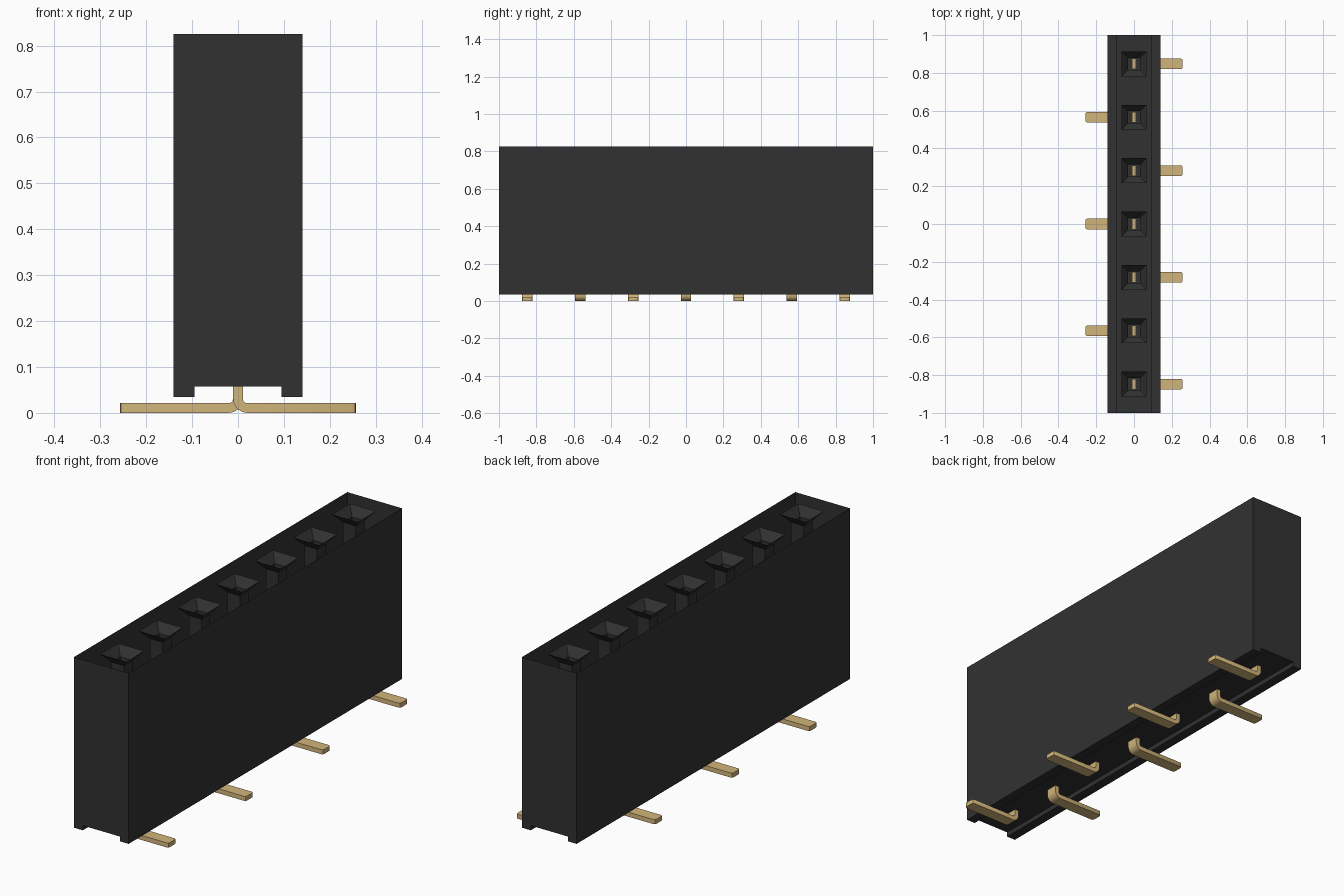
import bpy, bmesh, math

if "Cube" in bpy.data.objects:
    bpy.data.objects.remove(bpy.data.objects["Cube"], do_unlink=True)


def material(name, rgb):
    m = bpy.data.materials.new(name)
    m.use_nodes = True
    m.diffuse_color = (*rgb, 1)
    m.node_tree.nodes["Principled BSDF"].inputs["Base Color"].default_value = (*rgb, 1)
    return m


BLACK = material("black plastic", (0.031, 0.031, 0.031))
GOLD = material("gold metal", (0.64, 0.46, 0.195))


def finish(bm, name, mat):
    mesh = bpy.data.meshes.new(name)
    bm.to_mesh(mesh)
    bm.free()
    mesh.materials.append(mat)
    ob = bpy.data.objects.new(name, mesh)
    bpy.context.collection.objects.link(ob)
    return ob


def prism(bm, profile, y0, y1, open_edge=None):
    """Extrude a clockwise xz profile along y, optionally leaving one side open."""
    front = [bm.verts.new((x, y0, z)) for x, z in profile]
    back = [bm.verts.new((x, y1, z)) for x, z in profile]
    n = len(profile)
    bm.faces.new(front[::-1])
    bm.faces.new(back)
    for i in range(n):
        if i != open_edge:
            j = (i + 1) % n
            bm.faces.new((front[i], front[j], back[j], back[i]))


HALF_W, STEP, TOP, FLOOR, FOOT = 0.14, 0.095, 0.825, 0.057, 0.035
PITCH = 0.2825

# Housing shell: open at the top, channel along the underside
bm = bmesh.new()
prism(bm, [(-HALF_W, TOP), (HALF_W, TOP), (HALF_W, FOOT), (STEP, FOOT),
           (STEP, FLOOR), (-STEP, FLOOR), (-STEP, FOOT), (-HALF_W, FOOT)],
      -1, 1, open_edge=0)
finish(bm, "housing", BLACK)


def socket(y):
    """Square funnel running into a straight square tube."""
    bm = bmesh.new()
    rings = []
    for half, z in ((0.066, TOP), (0.032, TOP - 0.04), (0.032, FLOOR)):
        rings.append([bm.verts.new((sx * half, y + sy * half, z))
                      for sx, sy in ((-1, -1), (1, -1), (1, 1), (-1, 1))])
    for a, b in zip(rings, rings[1:]):
        for i in range(4):
            j = (i + 1) % 4
            bm.faces.new((a[i], a[j], b[j], b[i]))
    finish(bm, "socket", BLACK)


def pin(y, side):
    """Flat contact bent outward into a solder foot."""
    t, r, tip, half = 0.0105, 0.010, 0.257, 0.028
    cx, cz, R = t + r, 2 * t + r, 2 * t + r
    arc = [math.pi + math.pi / 2 * k / 6 for k in range(7)]
    inner = [(cx + r * math.cos(a), cz + r * math.sin(a)) for a in arc]
    outer = [(cx + R * math.cos(a), cz + R * math.sin(a)) for a in arc]
    profile = [(-t, 0.4), (t, 0.4)] + inner + [(tip, 2 * t), (tip, 0)] + outer[::-1]
    bm = bmesh.new()
    prism(bm, [(side * x, z) for x, z in profile], y - half, y + half)
    bmesh.ops.recalc_face_normals(bm, faces=bm.faces)
    # Clip the corners of the foot tip
    corners = [e for e in bm.edges
               if all(abs(abs(v.co.x) - tip) < 1e-4 for v in e.verts)
               and abs(e.verts[0].co.y - e.verts[1].co.y) < 1e-4]
    bmesh.ops.bevel(bm, geom=corners, offset=0.009, segments=2, affect='EDGES', profile=0.5)
    ob = finish(bm, "pin", GOLD)
    bpy.ops.object.select_all(action='DESELECT')
    ob.select_set(True)
    bpy.context.view_layer.objects.active = ob
    bpy.ops.object.shade_smooth_by_angle(angle=math.radians(30))


# Seven positions, feet alternating side to side
for k in range(-3, 4):
    socket(k * PITCH)
    pin(k * PITCH, 1 if k % 2 else -1)
